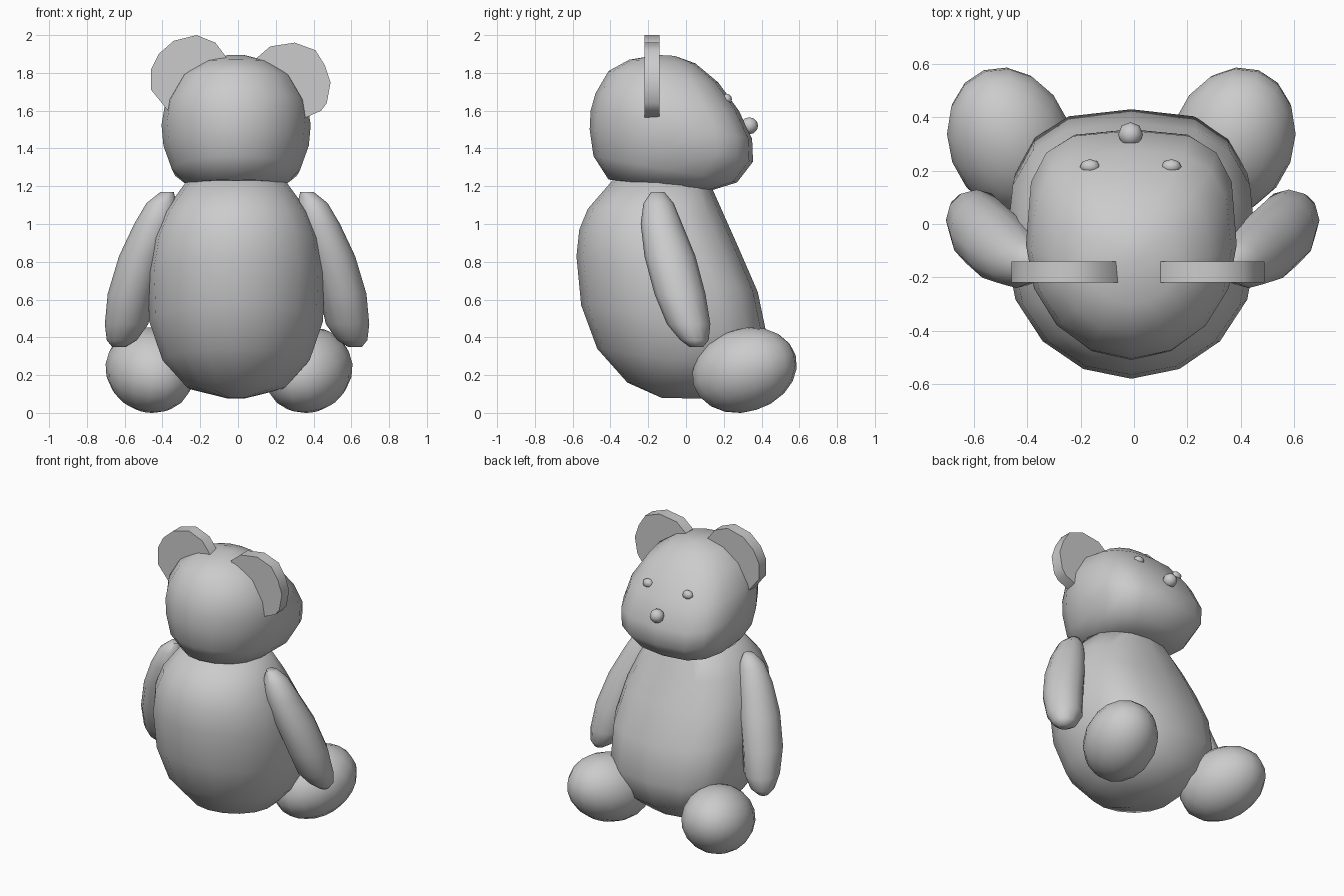
import bpy, bmesh, math
from mathutils import Matrix, Vector

if "Cube" in bpy.data.objects:
    bpy.data.objects.remove(bpy.data.objects["Cube"])

SEG = 16


def finish(name, bm):
    bmesh.ops.recalc_face_normals(bm, faces=bm.faces[:])
    me = bpy.data.meshes.new(name)
    bm.to_mesh(me)
    bm.free()
    ob = bpy.data.objects.new(name, me)
    bpy.context.collection.objects.link(ob)
    bpy.ops.object.select_all(action='DESELECT')
    ob.select_set(True)
    bpy.context.view_layer.objects.active = ob
    bpy.ops.object.shade_smooth_by_angle(angle=math.radians(60))
    return ob


def skin(name, rings):
    """Join closed rings of points and cap both ends."""
    bm = bmesh.new()
    loops = [[bm.verts.new(p) for p in r] for r in rings]
    for a, b in zip(loops, loops[1:]):
        for i in range(len(a)):
            j = (i + 1) % len(a)
            bm.faces.new((a[i], a[j], b[j], b[i]))
    for end in (loops[0], loops[-1]):
        bm.faces.new(end)
    return finish(name, bm)


def power(v, e):
    return math.copysign(abs(v) ** e, v)


def tilted_ring(yb, zb, yf, zf, w, e=1.0):
    """Ring through a back and a front profile point; e < 1 squares the front."""
    pts = []
    for i in range(SEG):
        t = math.tau * i / SEG
        c, s = math.cos(t), math.sin(t)
        if s > 1e-6:
            c, s = power(c, e), power(s, e)
        k = (s + 1) / 2
        pts.append((-0.01 + w * c, yb + (yf - yb) * k, zb + (zf - zb) * k))
    return pts


# Body: back y, z, front y, z, half width, front squareness
skin("body", [tilted_ring(*r) for r in (
    (-0.13, 0.08, 0.09, 0.075, 0.05, 1.0), (-0.31, 0.16, 0.24, 0.11, 0.26, 0.9),
    (-0.47, 0.34, 0.37, 0.22, 0.39, 0.75), (-0.555, 0.57, 0.43, 0.40, 0.46, 0.7),
    (-0.58, 0.83, 0.38, 0.64, 0.47, 0.7), (-0.565, 0.97, 0.28, 0.87, 0.44, 0.75),
    (-0.52, 1.08, 0.20, 1.05, 0.38, 0.8), (-0.39, 1.23, 0.12, 1.23, 0.26, 0.9))])

# Head with a blunt, squared face
skin("head", [tilted_ring(*r) for r in (
    (-0.41, 1.235, 0.14, 1.18, 0.26, 0.8), (-0.49, 1.36, 0.27, 1.22, 0.34, 0.7),
    (-0.51, 1.50, 0.355, 1.33, 0.385, 0.62), (-0.505, 1.60, 0.35, 1.45, 0.395, 0.62),
    (-0.48, 1.69, 0.28, 1.60, 0.375, 0.68), (-0.41, 1.81, 0.17, 1.75, 0.295, 0.75),
    (-0.30, 1.87, 0.05, 1.85, 0.18, 0.85), (-0.15, 1.895, -0.06, 1.89, 0.05, 1.0))])

# Arms: centre x, y, z and radii
ARM = ((0.37, -0.15, 1.17, 0.035, 0.035), (0.40, -0.145, 1.11, 0.08, 0.08),
       (0.435, -0.13, 1.00, 0.11, 0.11), (0.50, -0.085, 0.83, 0.125, 0.135),
       (0.56, -0.032, 0.63, 0.125, 0.135), (0.585, 0.014, 0.47, 0.115, 0.115),
       (0.61, 0.045, 0.385, 0.08, 0.075), (0.625, 0.055, 0.348, 0.035, 0.035))
for side, label in ((-1, "left"), (1, "right")):
    skin(label + "_arm", [[(side * x - 0.005 + rx * math.cos(math.tau * i / 12),
                            y + ry * math.sin(math.tau * i / 12), z)
                           for i in range(12)] for x, y, z, rx, ry in ARM])


def ball(name, loc, radii, rz=0.0, rx=0.0, u=16, v=10):
    bm = bmesh.new()
    m = (Matrix.Translation(loc) @ Matrix.Rotation(rz, 4, 'Z')
         @ Matrix.Rotation(rx, 4, 'X') @ Matrix.Diagonal((*radii, 1)))
    bmesh.ops.create_uvsphere(bm, u_segments=u, v_segments=v, radius=1, matrix=m)
    return finish(name, bm)


# Legs: stubby feet splayed outwards and tipped up, resting on the ground
for side, x, label in ((-1, -0.465, "left"), (1, 0.37, "right")):
    leg = ball(label + "_leg", (x, 0.31, 0.235), (0.23, 0.29, 0.22),
               rz=-side * 0.35, rx=0.3)
    leg.location.z = -min(v.co.z for v in leg.data.vertices)

# Nose and eyes
ball("nose", (-0.013, 0.335, 1.52), (0.047, 0.047, 0.045), u=8, v=6)
for x, label in ((-0.165, "left"), (0.14, "right")):
    ball(label + "_eye", (x, 0.215, 1.66), (0.038, 0.028, 0.03), u=8, v=6)

# Ears: flat rounded plates sunk into the head
EARS = {
    "left_ear": ((-0.37, 1.60), (-0.46, 1.71), (-0.46, 1.82), (-0.42, 1.90),
                 (-0.34, 1.97), (-0.22, 2.0), (-0.12, 1.96), (-0.06, 1.88)),
    "right_ear": ((0.10, 1.88), (0.17, 1.94), (0.30, 1.96), (0.41, 1.92),
                  (0.46, 1.84), (0.49, 1.75), (0.47, 1.64), (0.44, 1.60),
                  (0.35, 1.56)),
}
for name, outline in EARS.items():
    bm = bmesh.new()
    face = bm.faces.new([bm.verts.new((x, -0.22, z)) for x, z in outline])
    new = bmesh.ops.extrude_face_region(bm, geom=[face], use_keep_orig=True)
    moved = [g for g in new["geom"] if isinstance(g, bmesh.types.BMVert)]
    bmesh.ops.translate(bm, verts=moved, vec=Vector((0, 0.08, 0)))
    finish(name, bm)
